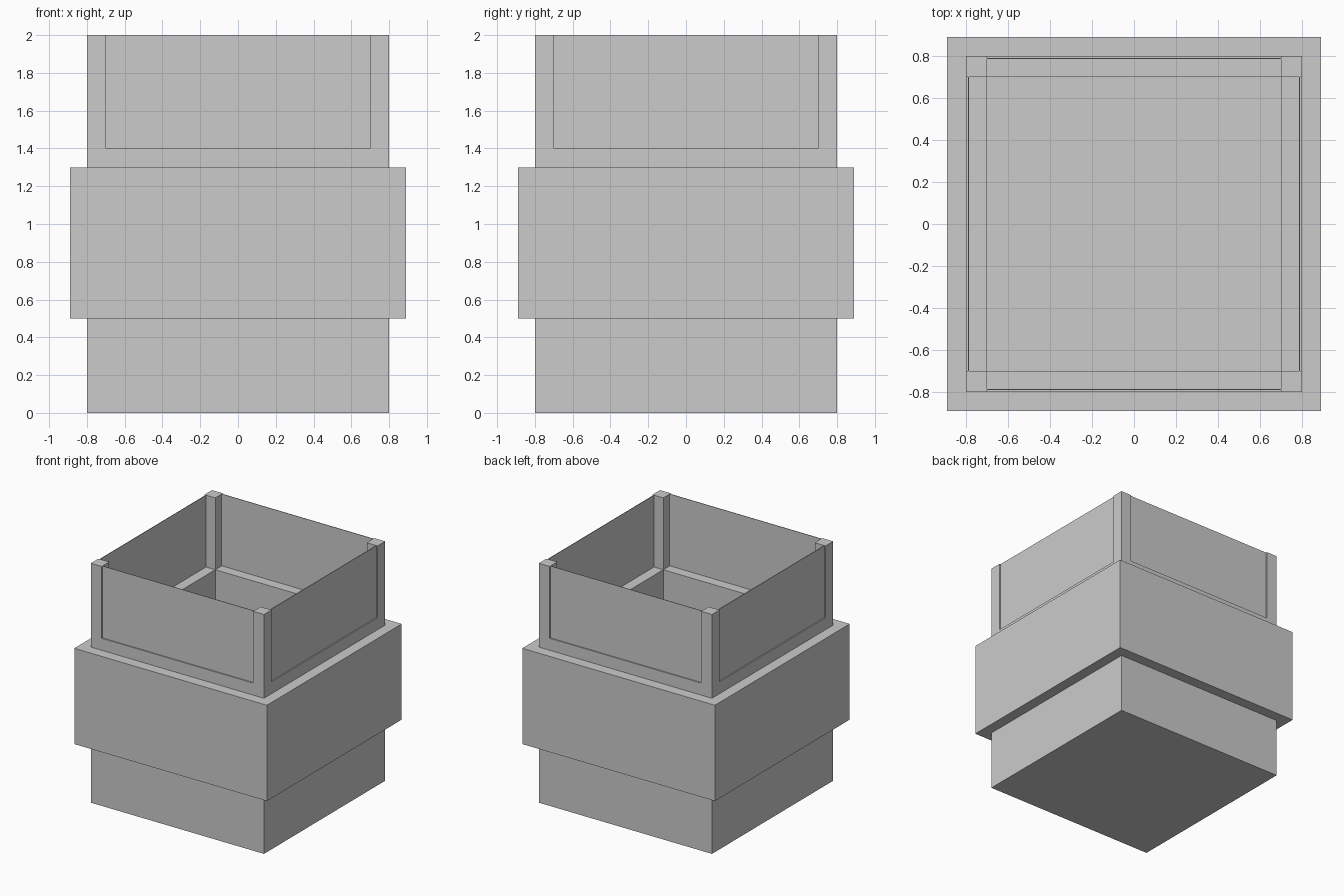
import bpy, bmesh

if "Cube" in bpy.data.objects:
    bpy.data.objects.remove(bpy.data.objects["Cube"])

OUT, INN = 0.80, 0.70      # outer and inner half widths of the body


def make_object(name, bm):
    bmesh.ops.recalc_face_normals(bm, faces=bm.faces)
    mesh = bpy.data.meshes.new(name)
    bm.to_mesh(mesh)
    bm.free()
    obj = bpy.data.objects.new(name, mesh)
    bpy.context.collection.objects.link(obj)
    return obj


def box(name, lo, hi):
    bm = bmesh.new()
    bmesh.ops.create_cube(bm, size=1)
    for v in bm.verts:
        v.co = [(a + b) / 2 + c * (b - a) for a, b, c in zip(lo, hi, v.co)]
    return make_object(name, bm)


def square_lathe(name, profile, closed=False):
    """Sweep a (half width, z) profile round a square."""
    bm = bmesh.new()
    rings = [[bm.verts.new((sx * r, sy * r, z))
              for sx, sy in ((-1, -1), (1, -1), (1, 1), (-1, 1))]
             for r, z in profile]
    pairs = list(zip(rings, rings[1:]))
    if closed:
        pairs.append((rings[-1], rings[0]))
    else:
        bm.faces.new(rings[0])
        bm.faces.new(rings[-1])
    for a, b in pairs:
        for i in range(4):
            j = (i + 1) % 4
            bm.faces.new((a[i], a[j], b[j], b[i]))
    return make_object(name, bm)


# Hollow lower body with a floor
square_lathe("body", [(OUT, 0), (OUT, 1.4), (INN, 1.4), (INN, 0.1)])

# Wide band round the middle
square_lathe("band", [(OUT, 0.5), (0.89, 0.5), (0.89, 1.3), (OUT, 1.3)], closed=True)

# Corner posts
for sx in (-1, 1):
    for sy in (-1, 1):
        xs, ys = sorted((sx * INN, sx * OUT)), sorted((sy * INN, sy * OUT))
        box("corner_post", (xs[0], ys[0], 1.4), (xs[1], ys[1], 2.0))

# Thin panels set just behind the outer faces of the posts
for s in (-1, 1):
    a, b = sorted((s * 0.785, s * 0.79))
    box("front_back_panel", (-INN, a, 1.4), (INN, b, 2.0))
    box("side_panel", (a, -INN, 1.4), (b, INN, 2.0))
